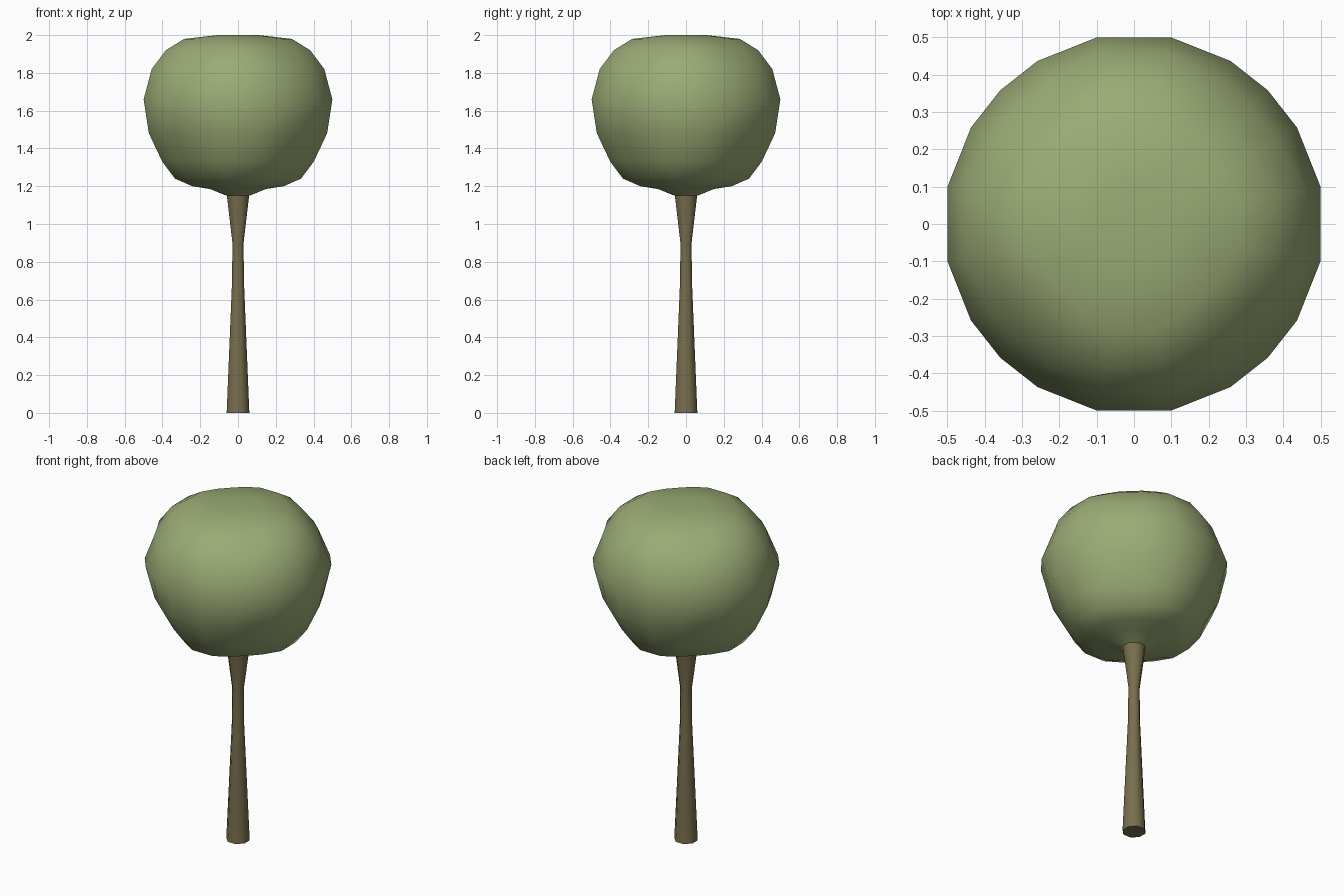
import bpy, bmesh, math

if "Cube" in bpy.data.objects:
    bpy.data.objects.remove(bpy.data.objects["Cube"])


def material(name, rgb):
    m = bpy.data.materials.new(name)
    m.diffuse_color = (*rgb, 1)
    m.use_nodes = True
    m.node_tree.nodes["Principled BSDF"].inputs["Base Color"].default_value = m.diffuse_color
    return m


def lathe(name, profile, angles, mat, squeeze=0.0, caps=(True, True)):
    """Loft rings of (radius, z); squeeze pulls in the diagonals away from the equator."""
    bm = bmesh.new()
    rings = []
    for r, z in profile:
        k = squeeze * min(1, abs(z - 1.64) / 0.3)
        if r < 0.2:
            k = 0
        ring = []
        for a in angles:
            t = math.radians(a)
            q = r * (1 - k * math.sin(2 * t) ** 2)
            ring.append(bm.verts.new((q * math.cos(t), q * math.sin(t), z)))
        rings.append(ring)
    n = len(angles)
    for lo, hi in zip(rings, rings[1:]):
        for i in range(n):
            j = (i + 1) % n
            bm.faces.new((lo[i], lo[j], hi[j], hi[i]))
    if caps[0]:
        bm.faces.new(rings[0][::-1])
    if caps[1]:
        bm.faces.new(rings[-1])
    me = bpy.data.meshes.new(name)
    bm.to_mesh(me)
    bm.free()
    me.materials.append(mat)
    ob = bpy.data.objects.new(name, me)
    bpy.context.collection.objects.link(ob)
    bpy.context.view_layer.objects.active = ob
    ob.select_set(True)
    bpy.ops.object.shade_smooth_by_angle(angle=math.radians(60))
    ob.select_set(False)
    return ob


leaf = material("leaf green", (0.33, 0.41, 0.18))
bark = material("bark brown", (0.19, 0.155, 0.075))

# Rounded leafy crown, with a soft neck flowing into the trunk
crown_angles = [q + a for q in (0, 90, 180, 270) for a in (11.3, 30.6, 45, 59.4, 78.7)]
crown_profile = [(0.063, 1.15), (0.15, 1.185), (0.25, 1.2), (0.345, 1.24),
                 (0.415, 1.33), (0.485, 1.48), (0.51, 1.66), (0.47, 1.82),
                 (0.395, 1.92), (0.295, 1.98), (0.11, 2.0)]
lathe("crown", crown_profile, crown_angles, leaf, squeeze=0.1, caps=(False, True))

# Slender trunk, flared at both ends
trunk_angles = [22.5 + 45 * i for i in range(8)]
trunk_profile = [(0.065, 0), (0.034, 0.7), (0.032, 0.9), (0.065, 1.16)]
lathe("trunk", trunk_profile, trunk_angles, bark)
